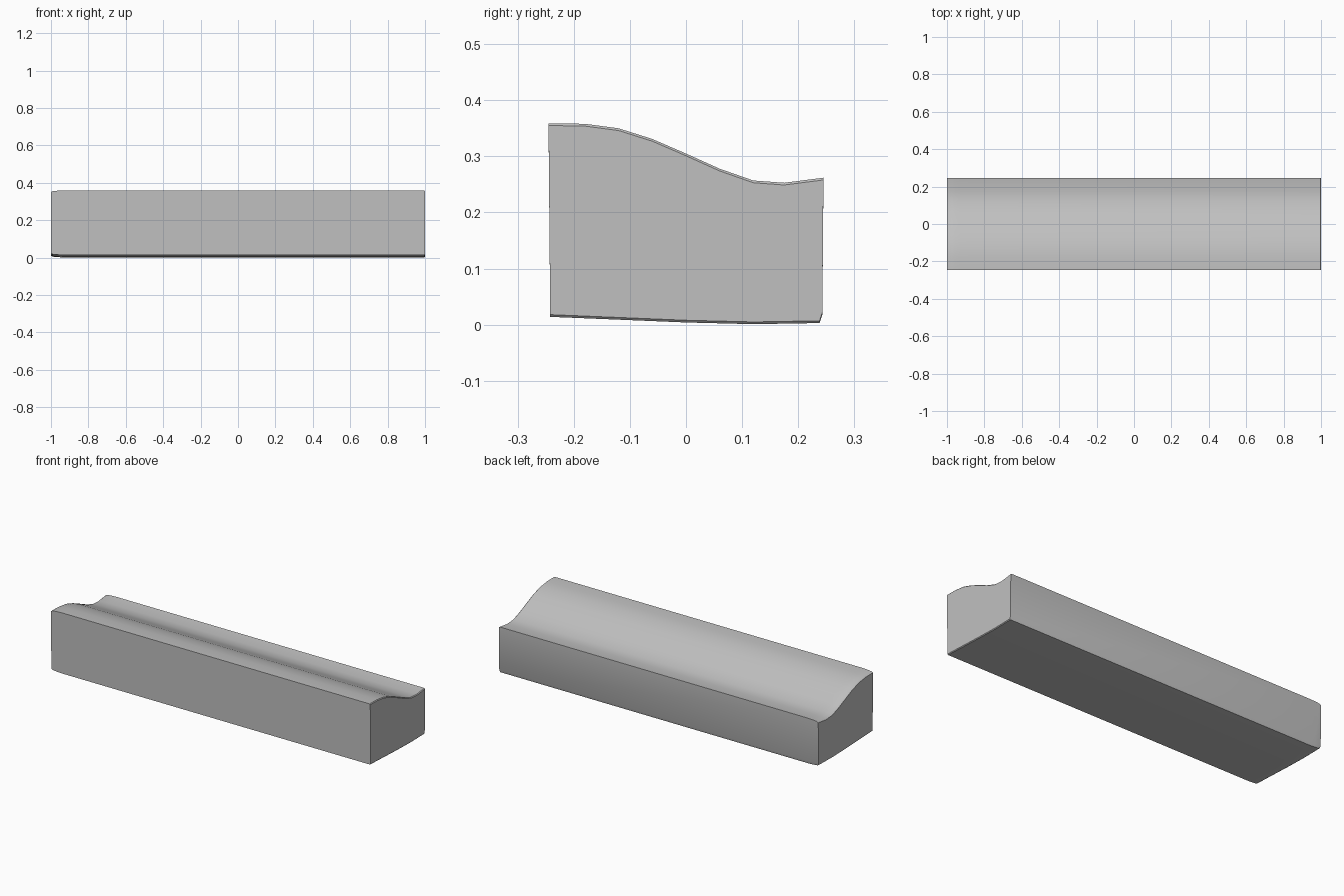
import bpy
import bmesh
import math

cube = bpy.data.objects.get("Cube")
if cube:
    bpy.data.objects.remove(cube)

# Plain grey finish
grey = bpy.data.materials.new("plain_grey")
grey.use_nodes = True
colour = (0.53, 0.53, 0.53, 1)
grey.diffuse_color = colour
grey.node_tree.nodes["Principled BSDF"].inputs["Base Color"].default_value = colour

# Moulding profile (y, z): wavy top, nearly flat base
top = [(-0.245, 0.359), (-0.18, 0.358), (-0.12, 0.35), (-0.06, 0.331),
       (0, 0.305), (0.06, 0.278), (0.12, 0.257), (0.175, 0.253), (0.245, 0.262)]
base = [(0.243, 0.018), (0.238, 0.003), (0.12, 0.001), (0, 0.004),
        (-0.12, 0.009), (-0.242, 0.014)]

# Stations along the length (x, edge inset): softened left end, crisp right end
stations = [(-1, 0.009), (-0.992, 0.004), (-0.96, 0.001), (-0.93, 0),
            (0.996, 0), (1, 0.004)]

bm = bmesh.new()
rings = []
for x, inset in stations:
    ring = [bm.verts.new((x, y, z - inset)) for y, z in top]
    ring += [bm.verts.new((x, y, z + inset)) for y, z in base]
    rings.append(ring)
count = len(rings[0])
for a, b in zip(rings, rings[1:]):
    for i in range(count):
        j = (i + 1) % count
        bm.faces.new((a[i], a[j], b[j], b[i]))
bm.faces.new(rings[0])
bm.faces.new(rings[-1])
bmesh.ops.recalc_face_normals(bm, faces=bm.faces)

mesh = bpy.data.meshes.new("moulding_strip")
bm.to_mesh(mesh)
bm.free()
mesh.materials.append(grey)
strip = bpy.data.objects.new("moulding_strip", mesh)
bpy.context.collection.objects.link(strip)

# Smooth wave, sharp edges
bpy.ops.object.select_all(action="DESELECT")
strip.select_set(True)
bpy.context.view_layer.objects.active = strip
bpy.ops.object.shade_smooth_by_angle(angle=math.radians(30))
